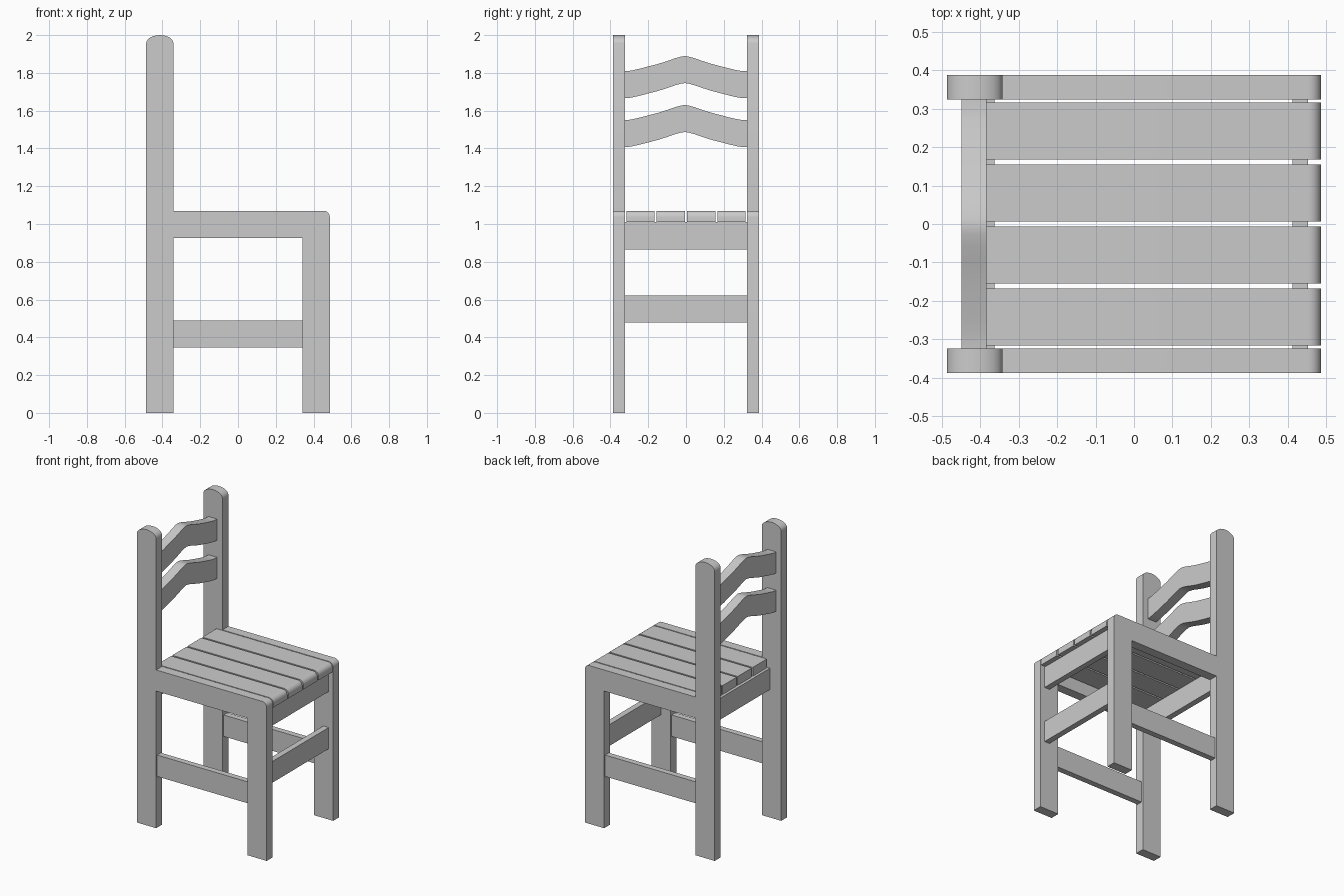
import bpy, bmesh, math
from mathutils import Vector

if "Cube" in bpy.data.objects:
    bpy.data.objects.remove(bpy.data.objects["Cube"])

X_OUT, X_IN = 0.486, 0.342      # outer and inner faces of the posts and legs
Y_OUT, Y_IN = 0.387, 0.323      # outer and inner faces of the side frames
SEAT_TOP = 1.07


def extrude(name, profile, axis, lo, hi):
    """Extrude a profile in (x, z) along y, or in (y, z) along x."""
    bm = bmesh.new()
    if axis == 'Y':
        pts, step = [(a, lo, b) for a, b in profile], Vector((0, hi - lo, 0))
    else:
        pts, step = [(lo, a, b) for a, b in profile], Vector((hi - lo, 0, 0))
    face = bm.faces.new([bm.verts.new(p) for p in pts])
    new = bmesh.ops.extrude_face_region(bm, geom=[face])['geom']
    bmesh.ops.translate(bm, vec=step,
                        verts=[v for v in new if isinstance(v, bmesh.types.BMVert)])
    bmesh.ops.recalc_face_normals(bm, faces=bm.faces)
    me = bpy.data.meshes.new(name)
    bm.to_mesh(me)
    bm.free()
    ob = bpy.data.objects.new(name, me)
    bpy.context.collection.objects.link(ob)
    bpy.ops.object.select_all(action='DESELECT')
    ob.select_set(True)
    bpy.context.view_layer.objects.active = ob
    bpy.ops.object.shade_smooth_by_angle(angle=math.radians(35))
    return ob


def box(name, x0, x1, y0, y1, z0, z1):
    return extrude(name, [(x0, z0), (x1, z0), (x1, z1), (x0, z1)], 'Y', y0, y1)


def rounded_corner(radius, steps=6):
    """Rounded front top corner shared by the arms of the frame and the slats."""
    cx, cz = X_OUT - radius, SEAT_TOP - radius
    return [(cx + radius * math.cos(math.pi / 2 * i / steps),
             cz + radius * math.sin(math.pi / 2 * i / steps)) for i in range(steps + 1)]


# Side frames: rear post with domed top, seat rail and front leg in one piece
mid = -(X_OUT + X_IN) / 2
half = (X_OUT - X_IN) / 2
dome = [(mid + half * math.cos(t), 1.957 + 0.043 * math.sin(t))
        for t in [math.pi * i / 12 for i in range(13)]]
frame = ([(-X_OUT, 0), (-X_IN, 0), (-X_IN, 0.927), (X_IN, 0.927), (X_IN, 0), (X_OUT, 0)]
         + rounded_corner(0.033) + [(-X_IN, SEAT_TOP)] + dome)
for side, s in (("near", -1), ("far", 1)):
    extrude(side + "_side_frame", frame, 'Y', *sorted((s * Y_IN, s * Y_OUT)))
    # Thinner stretcher between the legs
    box(side + "_side_stretcher", -X_IN, X_IN, *sorted((s * 0.335, s * 0.375)), 0.345, 0.49)

# Seat slats
slat = [(-0.383, 1.01), (X_OUT, 1.01)] + rounded_corner(0.033) + [(-0.383, SEAT_TOP)]
for i in range(4):
    y = (i - 1.5) * 0.161
    extrude(f"seat_slat_{i + 1}", slat, 'Y', y - 0.0745, y + 0.0745)

# Cross beams under the seat and the front stretcher
box("front_seat_beam", 0.412, 0.452, -Y_IN, Y_IN, 0.865, 1.01)
box("rear_seat_beam", -0.402, -0.362, -Y_IN, Y_IN, 0.865, 1.01)
box("front_stretcher", 0.412, 0.452, -Y_IN, Y_IN, 0.478, 0.622)

# Peaked backrest rails
rise = [(0.02, 0.077), (0.05, 0.069), (0.09, 0.055), (0.14, 0.039), (0.19, 0.026),
        (0.24, 0.013), (0.28, 0.004), (0.30, 0.001)]
peak = -0.006
crest = ([(-Y_IN, 0)] + [(peak - y, h) for y, h in reversed(rise)] + [(peak, 0.08)]
         + [(peak + y, h) for y, h in rise] + [(Y_IN, 0)])
for name, base in (("upper_back_rail", 1.666), ("lower_back_rail", 1.407)):
    outline = ([(y, base + h) for y, h in crest]
               + [(y, base + 0.143 + h) for y, h in reversed(crest)])
    extrude(name, outline, 'X', -0.448, -0.383)
